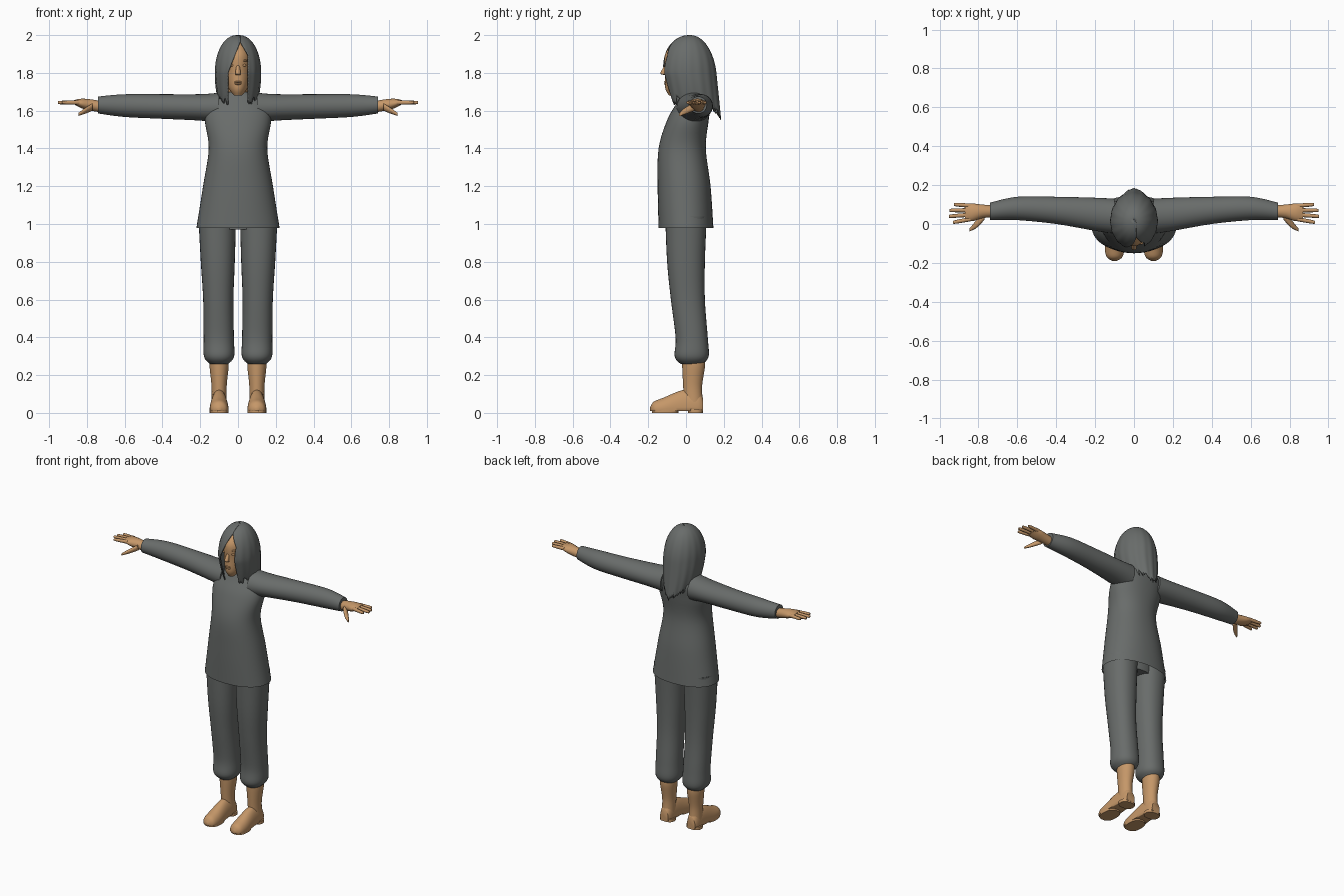
import bpy, bmesh, math, random
from mathutils import Matrix

random.seed(4)
if "Cube" in bpy.data.objects:
    bpy.data.objects.remove(bpy.data.objects["Cube"])


def material(name, red, green, blue):
    mat = bpy.data.materials.new(name)
    mat.use_nodes = True
    colour = (red, green, blue, 1)
    mat.diffuse_color = colour
    mat.node_tree.nodes["Principled BSDF"].inputs["Base Color"].default_value = colour
    return mat


GREY = material("charcoal grey", 0.14, 0.15, 0.145)
TAN = material("warm tan", 0.56, 0.31, 0.14)


def finish(name, bm, mat, mirror=False):
    mesh = bpy.data.meshes.new(name)
    bm.to_mesh(mesh)
    bm.free()
    mesh.materials.append(mat)
    part = bpy.data.objects.new(name, mesh)
    bpy.context.collection.objects.link(part)
    bpy.ops.object.select_all(action='DESELECT')
    part.select_set(True)
    bpy.context.view_layer.objects.active = part
    bpy.ops.object.shade_smooth_by_angle(angle=math.radians(50))
    if mirror:
        part.modifiers.new("Mirror", 'MIRROR')
    return part


def catmull_rom(before, start, end, after, t):
    return [b + t * (c - a) / 2 + t * t * (2 * a - 5 * b + 4 * c - d) / 2
            + t ** 3 * (3 * (b - c) + d - a) / 2
            for a, b, c, d in zip(before, start, end, after)]


def loft(name, axis, lane, rings, mat, mirror=False, power=2, sides=32, steps=6,
         open_start=False, floor=0):
    """Skin ovals given as (position, centre, first radius, second radius).

    The other centre coordinate slides along the lane from start to end:
    x for lofts along y or z, and z for lofts along x."""
    main = "xyz".index(axis)
    first, second = [i for i in range(3) if i != main]
    lane_axis, centre_axis = (second, first) if axis == 'x' else (first, second)
    padded = [rings[0], *rings, rings[-1]]
    path = [catmull_rom(*padded[i:i + 4], k / steps)
            for i in range(len(rings) - 1) for k in range(steps)] + [rings[-1]]
    bm = bmesh.new()
    loops = []
    for position, centre, radius_a, radius_b in path:
        along = (position - path[0][0]) / (path[-1][0] - path[0][0])
        middle = [0, 0, 0]
        middle[main] = position
        middle[centre_axis] = centre
        middle[lane_axis] = lane[0] + (lane[-1] - lane[0]) * along
        loop = []
        for k in range(sides):
            cos, sin = math.cos(math.tau * k / sides), math.sin(math.tau * k / sides)
            co = list(middle)
            co[first] += radius_a * math.copysign(abs(cos) ** (2 / power), cos)
            co[second] += radius_b * math.copysign(abs(sin) ** (2 / power), sin)
            co[2] = max(co[2], floor)
            loop.append(bm.verts.new(co))
        loops.append(loop)
    for lower, upper in zip(loops, loops[1:]):
        for k in range(sides):
            bm.faces.new((lower[k - 1], lower[k], upper[k], upper[k - 1]))
    bm.faces.new(loops[-1])
    if not open_start:
        bm.faces.new(loops[0])
    bmesh.ops.recalc_face_normals(bm, faces=bm.faces)
    return finish(name, bm, mat, mirror)


def ball(name, centre, size, mat, mirror=False):
    bm = bmesh.new()
    place = Matrix.Translation(centre) @ Matrix.Diagonal((*size, 1))
    bmesh.ops.create_uvsphere(bm, u_segments=20, v_segments=12, radius=1, matrix=place)
    return finish(name, bm, mat, mirror)


# Tunic with an open hem, and the hips inside it
loft("tunic", 'z', [0], [
    (0.98, 0, 0.22, 0.145), (1.2, -0.01, 0.185, 0.14), (1.4, -0.02, 0.155, 0.125),
    (1.55, 0.01, 0.175, 0.11), (1.64, 0.04, 0.155, 0.09), (1.7, 0.04, 0.06, 0.06)],
    GREY, power=2.2, sides=48, open_start=True)
loft("hips", 'z', [0], [(0.97, 0, 0.13, 0.09), (1.1, 0, 0.17, 0.1)], GREY)

# Sleeves
loft("sleeve", 'x', [1.615, 1.63], [
    (0.1, 0.04, 0.09, 0.08), (0.2, 0.05, 0.085, 0.07), (0.4, 0.07, 0.07, 0.065),
    (0.6, 0.08, 0.06, 0.06), (0.74, 0.065, 0.045, 0.045)], GREY, mirror=True)

# Trousers, gathered at the ankle
loft("trouser_leg", 'z', [0.1, 0.11], [
    (0.26, 0.03, 0.05, 0.06), (0.3, 0.03, 0.08, 0.09), (0.4, 0.03, 0.08, 0.085),
    (0.6, 0.01, 0.08, 0.09), (0.8, 0, 0.09, 0.1), (1.04, 0, 0.1, 0.11)],
    GREY, mirror=True, power=2.2)

# Boots
loft("boot_shaft", 'z', [0.1], [
    (0.05, 0.04, 0.04, 0.05), (0.14, 0.035, 0.04, 0.05),
    (0.24, 0.04, 0.05, 0.06), (0.28, 0.04, 0.05, 0.06)], TAN, mirror=True)
loft("boot_foot", 'y', [0.1], [
    (0.09, 0.03, 0.03, 0.05), (0.06, 0.03, 0.04, 0.09), (-0.02, 0.03, 0.045, 0.09),
    (-0.12, 0.02, 0.05, 0.06), (-0.17, 0.02, 0.04, 0.04), (-0.19, 0.02, 0.01, 0.01)],
    TAN, mirror=True, floor=0.01)
for name, y, length in (("boot_heel", 0.05, 0.04), ("boot_sole", -0.11, 0.07)):
    loft(name, 'z', [0.1], [(height, y, 0.05, length) for height in (0, 0.02)],
         TAN, mirror=True, power=2.5, steps=1)

# Hands: palm, four fingers and a thumb
loft("palm", 'x', [1.62, 1.645], [
    (0.72, 0.065, 0.03, 0.03), (0.78, 0.065, 0.035, 0.03),
    (0.83, 0.06, 0.045, 0.025), (0.87, 0.06, 0.04, 0.01)], TAN, mirror=True)
for i, name in enumerate(("index", "middle", "ring", "little")):
    root, end = 0.025 + 0.023 * i, 0.01 + 0.03 * i
    tip = 0.95 - 0.02 * abs(i - 1.4)
    loft(name + "_finger", 'x', [1.643], [
        (0.84, root, 0.011, 0.012), (tip, end, 0.009, 0.009),
        (tip + 0.008, end, 0.003, 0.003)], TAN, mirror=True, sides=12)
loft("thumb", 'x', [1.62, 1.58], [
    (0.77, 0.04, 0.02, 0.02), (0.81, 0, 0.02, 0.015), (0.845, -0.03, 0.008, 0.008)],
    TAN, mirror=True, sides=16)

# Head and neck
loft("neck", 'z', [0], [(1.62, 0.04, 0.055, 0.055), (1.78, 0.02, 0.045, 0.055)], TAN)
loft("head", 'z', [0], [
    (1.68, -0.07, 0.02, 0.02), (1.72, -0.03, 0.05, 0.08), (1.8, 0, 0.07, 0.11),
    (1.9, 0, 0.07, 0.11), (1.97, 0.01, 0.03, 0.06)], TAN)
loft("nose", 'z', [0], [(1.85, -0.1, 0.007, 0.007), (1.8, -0.12, 0.014, 0.015),
                        (1.79, -0.11, 0.012, 0.01)], TAN, sides=16)
ball("upper_lip", (0, -0.107, 1.752), (0.02, 0.01, 0.005), TAN)
ball("lower_lip", (0, -0.106, 1.742), (0.018, 0.01, 0.006), TAN)
ball("eye", (0.03, -0.096, 1.84), (0.014, 0.01, 0.007), TAN, mirror=True)
ball("brow", (0.03, -0.096, 1.865), (0.02, 0.01, 0.006), TAN, mirror=True)


def hair_section(drop):
    """Half width, front, back and the two parting edges at a drop below the crown."""
    dome = (1 - (1 - min(drop / 0.2, 1)) ** 2) ** 0.45
    low = max(0, drop - 0.2)
    width = 0.12 * dome - 0.8 * low ** 2 + 0.002
    front = 0.02 - 0.15 * dome + 0.25 * low
    back = 0.02 + 0.12 * dome + 0.1 * drop
    gap = max(0, drop - 0.035)
    left = min(0.055, 0.012 + 0.6 * gap)
    right = min(0.055, 0.4 * gap - 0.012)
    return width, front, back, left, right


def edge_angle(edge, width):
    return math.asin(max(-0.95, min(0.95, edge / width)))


# Hair: a shell from the crown to ragged tips, parted over the face
rows, columns = 32, 96
bm = bmesh.new()
grid = []
ragged = [random.uniform(-0.03, 0.02) for _ in range(columns + 1)]
for r in range(rows + 1):
    t = r / rows
    row = []
    for k in range(columns + 1):
        s = k / columns
        rear = max(0, -math.cos(math.tau * s))
        tip = 1.66 - 0.08 * rear + ragged[k]
        drop = (2 - tip) * t ** 1.7
        width, front, back, left, right = hair_section(drop)
        start, stop = edge_angle(left, width), math.tau - edge_angle(right, width)
        angle = start + s * (stop - start)
        ripple = 1 + 0.012 * t * math.sin(angle * 16 + 2 * t)
        middle, depth = (front + back) / 2, (back - front) / 2
        row.append(bm.verts.new((width * ripple * math.sin(angle),
                                 middle - depth * ripple * math.cos(angle), 2 - drop)))
    grid.append(row)
for upper, lower in zip(grid, grid[1:]):
    for k in range(columns):
        bm.faces.new((upper[k], lower[k], lower[k + 1], upper[k + 1]))
hair = finish("hair", bm, GREY)
shell = hair.modifiers.new("Thickness", 'SOLIDIFY')
shell.thickness = 0.006
shell.offset = -1
